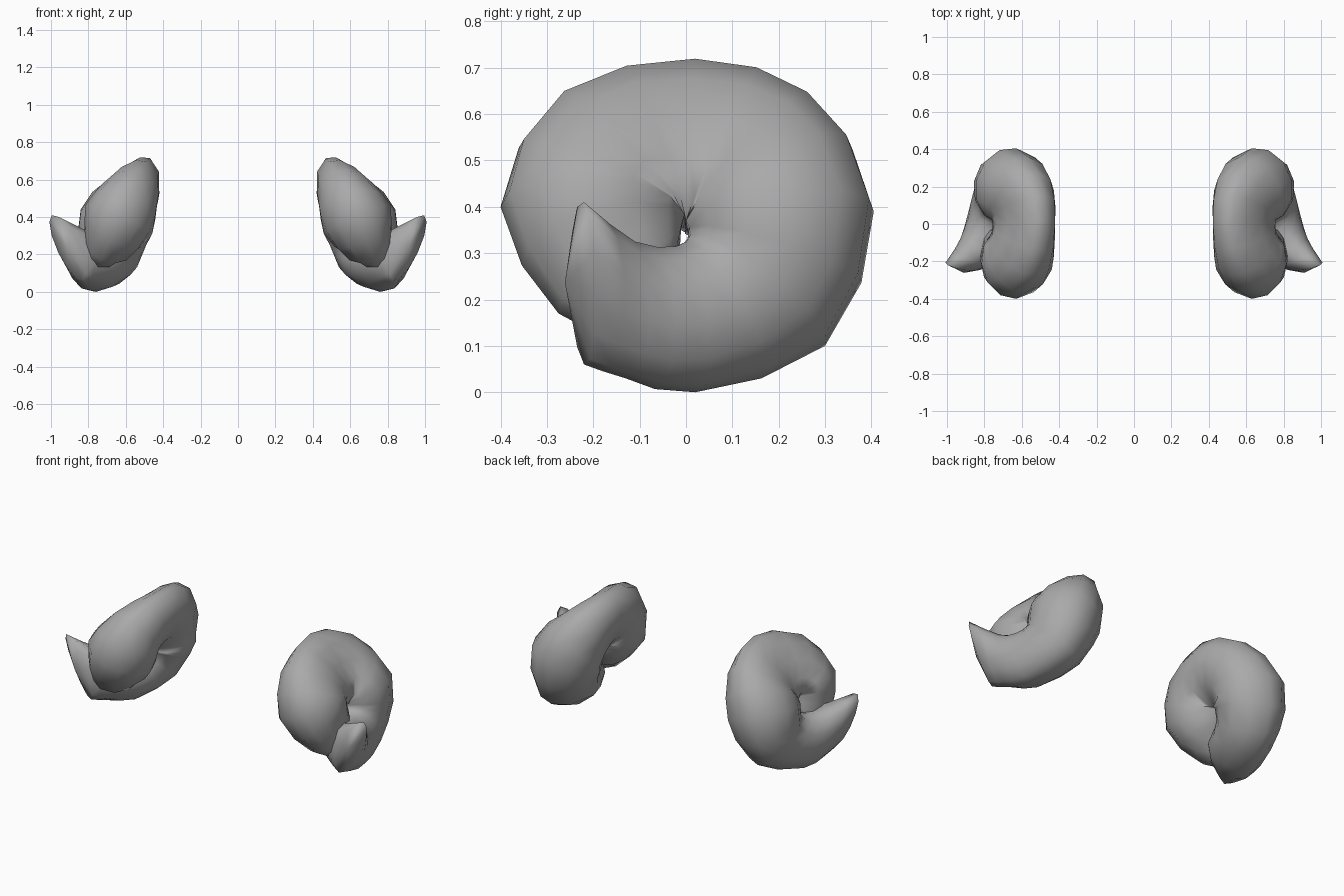
import bpy, bmesh, math
from mathutils import Vector

if "Cube" in bpy.data.objects:
    bpy.data.objects.remove(bpy.data.objects["Cube"])

SIDES = 12
STEPS = 2

# Stations along the coil: outer edge point, inner edge point,
# half thickness on the outward side, half thickness on the head side
STATIONS = [
    ((.75, -.14, .12), (.74, -.02, .31), .06, .07),
    ((.73, -.275, .17), (.71, -.01, .36), .11, .16),
    ((.63, -.40, .40), (.67, .00, .39), .18, .21),
    ((.52, -.27, .635), (.71, .00, .38), .135, .185),
    ((.47, .02, .715), (.74, .00, .37), .09, .17),
    ((.51, .27, .63), (.72, .00, .37), .135, .185),
    ((.63, .405, .39), (.72, .00, .37), .18, .23),
    ((.69, .30, .10), (.74, .01, .34), .145, .20),
    ((.76, .02, .00), (.80, -.02, .315), .12, .20),
    ((.80, -.13, .03), (.87, -.11, .325), .10, .15),
    ((.83, -.22, .06), (.995, -.22, .41), .06, .07),
]


def spline(vals, t):
    """Catmull-Rom through a list of values."""
    i = min(int(t), len(vals) - 2)
    f = t - i
    p1, p2 = vals[i], vals[i + 1]
    p0 = vals[i - 1] if i > 0 else p1 * 2 - p2
    p3 = vals[i + 2] if i + 2 < len(vals) else p2 * 2 - p1
    return 0.5 * (p1 * 2 + (p2 - p0) * f + (p0 * 2 - p1 * 5 + p2 * 4 - p3) * f * f
                  + (p1 * 3 - p0 - p2 * 3 + p3) * f ** 3)


outer = [Vector(s[0]) for s in STATIONS]
inner = [Vector(s[1]) for s in STATIONS]
thick_out = [s[2] for s in STATIONS]
thick_in = [s[3] for s in STATIONS]
mids = [(a + b) / 2 for a, b in zip(outer, inner)]

# Coiled horn: flattened oval sections lofted along the turn
bm = bmesh.new()
rings, last = [], (len(STATIONS) - 1) * STEPS
for k in range(last + 1):
    t = k / STEPS
    o, i = spline(outer, t), spline(inner, t)
    h_out, h_in = spline(thick_out, t), spline(thick_in, t)
    tangent = spline(mids, min(t + .1, len(mids) - 1)) - spline(mids, max(t - .1, 0))
    c, e1 = (o + i) / 2, (o - i) / 2
    e2 = tangent.cross(e1).normalized()
    ring = []
    for j in range(SIDES):
        a = 2 * math.pi * j / SIDES
        h = h_out if math.sin(a) > 0 else h_in
        ring.append(bm.verts.new(c + e1 * math.cos(a) + e2 * h * math.sin(a)))
    rings.append(ring)
for r0, r1 in zip(rings, rings[1:]):
    for j in range(SIDES):
        n = (j + 1) % SIDES
        bm.faces.new((r0[j], r0[n], r1[n], r1[j]))

# Slightly bulged end caps
for ring, bulge in ((rings[0], Vector((0, .03, 0))), (rings[-1], Vector((0, -.04, 0)))):
    tip = bm.verts.new(sum((v.co for v in ring), Vector()) / SIDES + bulge)
    for j in range(SIDES):
        bm.faces.new((ring[j], ring[(j + 1) % SIDES], tip))
bmesh.ops.recalc_face_normals(bm, faces=bm.faces)

# Rest the horn on the ground
low = min(v.co.z for v in bm.verts)
bmesh.ops.translate(bm, verts=bm.verts, vec=(0, 0, -low))

mesh = bpy.data.meshes.new("curled_horns")
bm.to_mesh(mesh)
bm.free()
horns = bpy.data.objects.new("curled_horns", mesh)
bpy.context.collection.objects.link(horns)
for p in mesh.polygons:
    p.use_smooth = True

# Dark grey horn colour
grey = bpy.data.materials.new("horn_grey")
grey.diffuse_color = (.4, .4, .4, 1)
grey.use_nodes = True
grey.node_tree.nodes["Principled BSDF"].inputs["Base Color"].default_value = grey.diffuse_color
mesh.materials.append(grey)

# Matching horn on the other side
mirror = horns.modifiers.new("mirror", 'MIRROR')
mirror.use_axis[0] = True
mirror.use_mirror_merge = False
